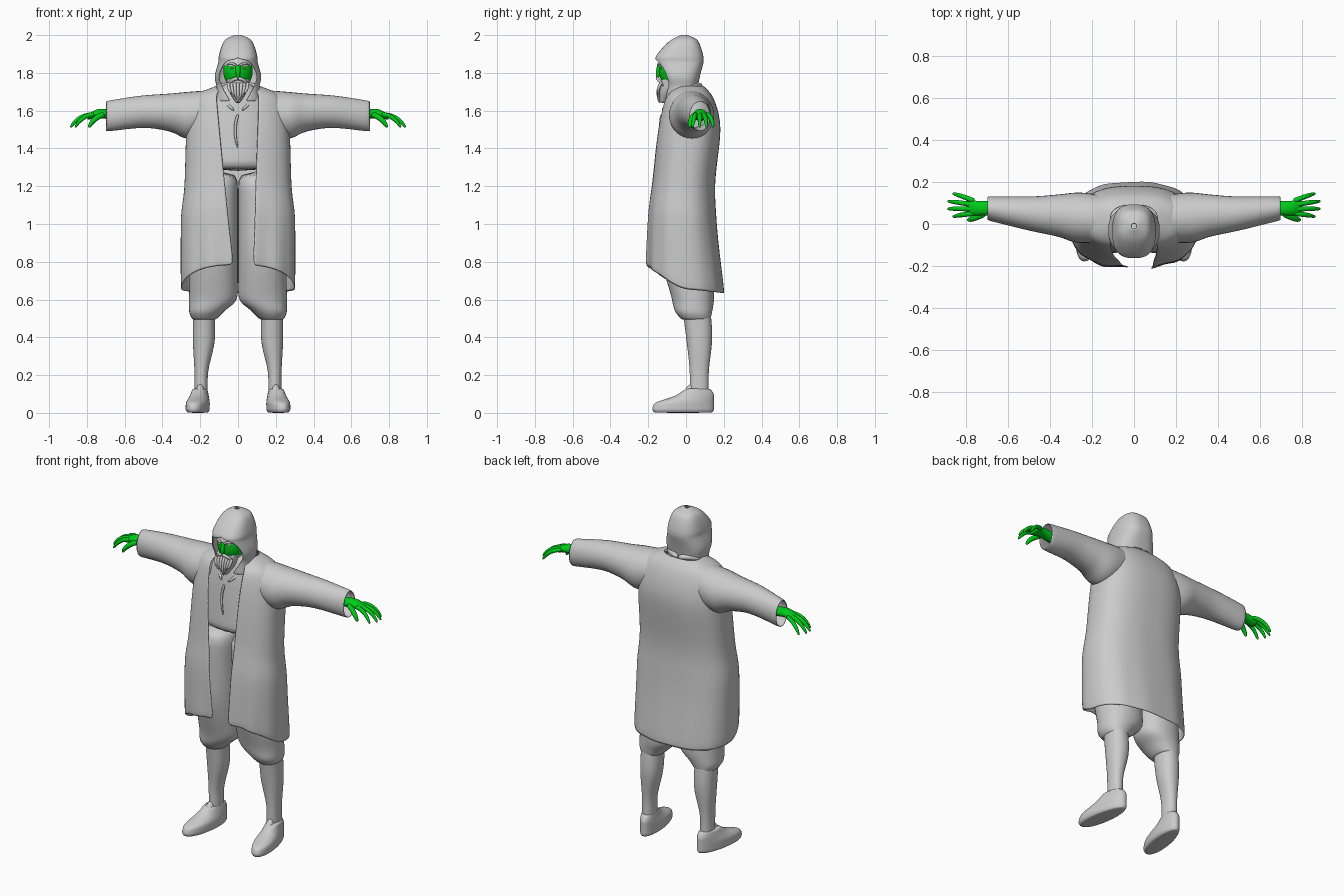
import bpy, bmesh, math
from mathutils import Vector

cube = bpy.data.objects.get("Cube")
if cube:
    bpy.data.objects.remove(cube, do_unlink=True)


def material(name, rgb):
    mat = bpy.data.materials.new(name)
    mat.use_nodes = True
    mat.diffuse_color = (*rgb, 1)
    mat.node_tree.nodes["Principled BSDF"].inputs["Base Color"].default_value = (*rgb, 1)
    return mat


GREY = material("cloth grey", (.6, .6, .6))
GREEN = material("skin green", (0, .6, .01))


def angles(count):
    return [math.tau * i / count for i in range(count)]


def power(value, exponent):
    return math.copysign(abs(value) ** exponent, value)


def slope(before, after):
    return 2 * before * after / (before + after) if before * after > 0 else 0


def blend(keys, steps=4):
    """Fill in smooth sections between key sections without overshoot."""
    result = []
    for i in range(len(keys) - 1):
        earlier, start, end, later = (keys[max(i - 1, 0)], keys[i], keys[i + 1],
                                      keys[min(i + 2, len(keys) - 1)])
        for step in range(steps):
            t = step / steps
            section = []
            for a, b, c, d in zip(earlier, start, end, later):
                rise = c - b
                first = slope(b - a, rise) if i else rise
                last = slope(rise, d - c) if i + 2 < len(keys) else rise
                ease = t * t * (3 - 2 * t)
                section.append(b + rise * ease + first * t * (1 - t) ** 2 - last * t * t * (1 - t))
            result.append(section)
    return result + [keys[-1]]


def loft(name, rows, mat, closed=True, caps=True, thickness=0):
    """Skin a list of equally long point rows."""
    bm = bmesh.new()
    grid = [[bm.verts.new(point) for point in row] for row in rows]
    count = len(rows[0])
    for low, high in zip(grid, grid[1:]):
        for i in range(count if closed else count - 1):
            j = (i + 1) % count
            bm.faces.new((low[i], low[j], high[j], high[i]))
    if caps:
        bm.faces.new(grid[0])
        bm.faces.new(grid[-1])
    bmesh.ops.remove_doubles(bm, verts=bm.verts, dist=.0005)
    bmesh.ops.recalc_face_normals(bm, faces=bm.faces)
    for face in bm.faces:
        face.smooth = True
    mesh = bpy.data.meshes.new(name)
    bm.to_mesh(mesh)
    bm.free()
    mesh.materials.append(mat)
    ob = bpy.data.objects.new(name, mesh)
    bpy.context.collection.objects.link(ob)
    if thickness:
        solid = ob.modifiers.new("Thickness", "SOLIDIFY")
        solid.thickness, solid.offset = thickness, 0
    smooth = ob.modifiers.new("Smooth", "SUBSURF")
    smooth.levels = smooth.render_levels = 1
    return ob


def level(z, left, right, front, back, exponent=.9):
    """Closed horizontal section given by its extents."""
    return [Vector(((left + right) / 2 + (right - left) / 2 * power(math.sin(a), exponent),
                    (front + back) / 2 - (back - front) / 2 * power(math.cos(a), exponent), z))
            for a in angles(24)]


def stack(name, keys, side=1):
    """Body part made of horizontal sections, mirrored by side."""
    rows = [level(z, side * inner, side * outer, front, back)
            for z, inner, outer, front, back in blend(keys)]
    return loft(name, rows, GREY)


def open_shell(name, keys, exponent, count, lean=0, hem=None):
    """Garment open at the front; lean moves the opening sideways lower down."""
    rows = []
    for z, width, front, back, opening in blend(keys):
        shift = lean * (1.6 - z)
        start = math.asin(((opening + shift) / width) ** (1 / exponent))
        end = math.tau - math.asin(((opening - shift) / width) ** (1 / exponent))
        row = []
        for i in range(count + 1):
            a = start + (end - start) * i / count
            point = Vector((width * power(math.sin(a), exponent),
                            (front + back) / 2 - (back - front) / 2 * power(math.cos(a), exponent), z))
            if hem:
                hem(point, a)
            row.append(point)
        rows.append(row)
    return loft(name, rows, GREY, closed=False, caps=False, thickness=.007)


def arm(name, keys, side, mat, **options):
    """Part running sideways, from sections across the arm."""
    rows = [[Vector((side * x, (front + back) / 2 + (back - front) / 2 * math.cos(a),
                     (low + high) / 2 + (high - low) / 2 * math.sin(a))) for a in angles(16)]
            for x, front, back, low, high in blend(keys)]
    return loft(name, rows, mat, **options)


def tube(name, start, bend, end, radius, mat, side=1):
    """Tapered tube on a curved path, mirrored by side."""
    start, bend, end = (Vector((side * p[0], p[1], p[2])) for p in (start, bend, end))
    steps = 10
    rows = []
    for i in range(steps + 1):
        t = i / steps
        centre = start.lerp(bend, t).lerp(bend.lerp(end, t), t)
        along = (bend - start).lerp(end - bend, t).normalized()
        across = along.cross(Vector((0, 1, 0))).normalized()
        normal = along.cross(across)
        size = radius * (1 - .6 * t ** 4)
        rows.append([centre + size * (across * math.cos(a) + normal * math.sin(a)) for a in angles(8)])
    return loft(name, rows, mat)


def ball(name, centre, size, mat):
    rows = []
    for i in range(1, 12):
        ring, height = math.sin(math.pi * i / 12), math.cos(math.pi * i / 12)
        rows.append([Vector(centre) + Vector((size[0] * ring * math.cos(a), size[1] * ring * math.sin(a),
                                              size[2] * height)) for a in angles(20)])
    return loft(name, rows, mat)


# Long open coat with a hem raised at the front and soft folds
def coat_hem(point, a):
    drop = max(0, (1.25 - point.z) / .6)
    facing = math.cos(a)
    point.z += drop * facing * (.13 if facing > 0 else .02)
    point.y *= 1 + .04 * drop * math.sin(11 * a) * max(.3, facing)


open_shell("coat", [
    (1.73, .11, -.05, .09, .08), (1.67, .23, -.11, .14, .11), (1.5, .27, -.15, .18, .1),
    (1.2, .28, -.18, .15, .08), (1, .3, -.2, .16, .07), (.65, .3, -.21, .2, .05)],
    .8, 64, lean=.03, hem=coat_hem)

# Hood, closed above the brow and open around the face
open_shell("hood", [
    (2, .01, -.02, 0, 0), (1.97, .07, -.08, .06, 0), (1.88, .1, -.16, .09, 0),
    (1.86, .1, -.16, .09, .06), (1.78, .12, -.13, .07, .1), (1.72, .11, -.11, .06, .08),
    (1.65, .12, -.11, .08, .04)], .75, 40)

# Shirt with a short placket
stack("shirt", [(1.75, -.06, .06, -.08, .04), (1.64, -.17, .17, -.11, .11),
                (1.5, -.21, .21, -.13, .15), (1.28, -.21, .21, -.15, .12)])
tube("shirt_placket", (0, -.13, 1.58), (-.03, -.14, 1.5), (0, -.14, 1.4), .008, GREY)

# Face: green between brow and mouth, grey elsewhere
head = ball("head", (0, -.06, 1.81), (.08, .085, .1), GREEN)
head.data.materials.append(GREY)
for face in head.data.polygons:
    face.material_index = int(abs(face.center.z - 1.8) > .045)
tube("nose", (0, -.14, 1.84), (0, -.15, 1.8), (0, -.15, 1.77), .014, GREEN)

# Beard with hanging strands
stack("beard", [(1.78, -.06, .06, -.13, -.04), (1.71, -.05, .05, -.14, -.05), (1.64, -.01, .01, -.14, -.1)])
for i in range(7):
    x = (i - 3) * .017
    tube(f"beard_strand_{i + 1}", (x, -.13, 1.75), (x, -.16, 1.7), (x / 2, -.14, 1.64 + abs(x)), .009, GREY)

for side, label in ((1, "left"), (-1, "right")):
    # Brow, eye and moustache
    tube(label + "_brow", (.01, -.15, 1.84), (.04, -.14, 1.86), (.06, -.12, 1.84), .007, GREY, side)
    ball(label + "_eye", (side * .03, -.13, 1.825), (.011, .01, .006), GREY)
    tube(label + "_moustache", (0, -.15, 1.77), (.04, -.15, 1.77), (.05, -.12, 1.73), .01, GREY, side)

    # Collar wrapped around the neck, wide sleeve with open cuff
    tube(label + "_collar", (0, .08, 1.73), (.2, .02, 1.76), (.02, -.13, 1.6), .016, GREY, side)
    arm(label + "_sleeve", [
        (.12, -.09, .13, 1.5, 1.71), (.26, -.09, .15, 1.45, 1.7), (.36, -.06, .14, 1.49, 1.69),
        (.5, -.03, .13, 1.51, 1.68), (.7, .02, .13, 1.49, 1.65)],
        side, GREY, caps=False, thickness=.006)

    # Hand with fanned, drooping fingers
    arm(label + "_palm", [(.62, .04, .11, 1.54, 1.6), (.73, .04, .11, 1.56, 1.61), (.8, .04, .12, 1.55, 1.58)],
        side, GREEN)
    for i in range(4):
        spread = i - 1.5
        tip = .89 - .012 * spread ** 2
        tube(f"{label}_finger_{i + 1}", (.76, .08 + .02 * spread, 1.58), (tip - .04, .09 + .03 * spread, 1.58),
             (tip, .09 + .037 * spread, 1.51), .013, GREEN, side)
    tube(label + "_thumb", (.71, .05, 1.58), (.77, .02, 1.56), (.79, .02, 1.51), .016, GREEN, side)

    # Baggy knee breeches and stockinged calf
    stack(label + "_breeches", [
        (1.28, 0, .19, -.14, .11), (.9, 0, .25, -.14, .14), (.62, 0, .26, -.08, .15),
        (.54, .07, .26, -.06, .14), (.49, .12, .24, -.02, .13)], side)
    stack(label + "_calf", [
        (.55, .12, .24, -.02, .13), (.4, .12, .24, 0, .14), (.2, .16, .23, .02, .12),
        (.07, .16, .23, .02, .12)], side)

    # Slip-on shoe, narrow at the heel and turned out at the toe
    rows = []
    for z, width, front, back in blend([(0, .05, -.17, .14), (.02, .06, -.18, .15), (.05, .06, -.17, .15),
                                        (.09, .05, -.06, .15), (.13, .04, 0, .13)]):
        row = level(z, -width, width, front, back)
        for point in row:
            point.x = side * (.21 - point.y / 7) + point.x * (1 - max(0, point.y))
        rows.append(row)
    loft(label + "_shoe", rows, GREY)
    tube(label + "_shoe_tongue", (.21, -.01, .09), (.2, .02, .11), (.2, .03, .15), .026, GREY, side)
